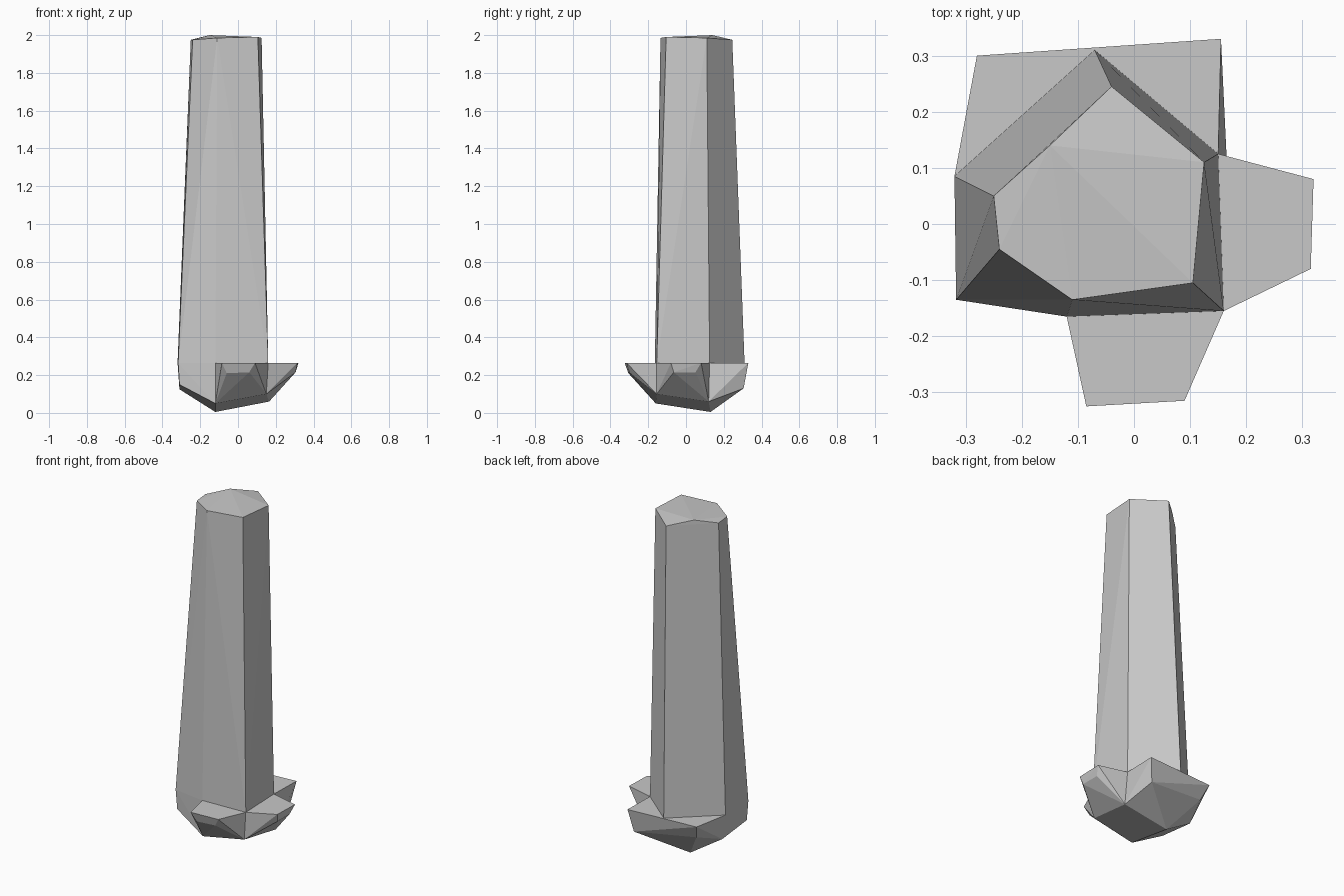
import bpy
import bmesh
from math import radians
from mathutils import Vector

default_cube = bpy.data.objects.get("Cube")
if default_cube:
    bpy.data.objects.remove(default_cube, do_unlink=True)

# One plain stone colour
stone = bpy.data.materials.new("grey_stone")
stone.use_nodes = True
stone_colour = (0.58, 0.58, 0.58, 1)
stone.diffuse_color = stone_colour
shader = next(n for n in stone.node_tree.nodes if n.type == "BSDF_PRINCIPLED")
shader.inputs["Base Color"].default_value = stone_colour


def chiselled_block(name, corners):
    """Make a flat-faced convex block that wraps the given corners."""
    mesh = bpy.data.meshes.new(name)
    bm = bmesh.new()
    for corner in corners:
        bm.verts.new(Vector(corner))
    hull = bmesh.ops.convex_hull(bm, input=bm.verts)
    leftover = {e for e in hull["geom_interior"] + hull["geom_unused"]
                if isinstance(e, bmesh.types.BMVert)}
    bmesh.ops.delete(bm, geom=list(leftover), context="VERTS")
    bmesh.ops.dissolve_limit(bm, angle_limit=radians(1.5),
                             verts=bm.verts, edges=bm.edges)
    bmesh.ops.recalc_face_normals(bm, faces=bm.faces)
    bm.to_mesh(mesh)
    bm.free()
    mesh.materials.append(stone)
    block = bpy.data.objects.new(name, mesh)
    bpy.context.collection.objects.link(block)
    return block


def at_height(outline, z):
    return [(x, y, z) for x, y in outline]


# Height of the ledge where the shaft meets the base chunks
ledge = 0.265

# Corners of the shaft at the ledge
left_back = (-0.32, 0.085)
left_front = (-0.317, -0.135)
front_left = (-0.12, -0.165)
front_right = (0.16, -0.155)
back_right = (0.15, 0.125)
back_peak = (-0.07, 0.31)
shaft_foot = at_height([left_back, left_front, front_left,
                        front_right, back_right, back_peak], ledge)

# Slightly uneven broken top
shaft_top = [(-0.25, 0.05, 1.975), (-0.24, -0.045, 1.975),
             (-0.11, -0.135, 1.985), (0.105, -0.105, 1.99),
             (0.125, 0.11, 1.985), (-0.04, 0.245, 1.975),
             (-0.15, 0.14, 2.0)]

# Corners of the pointed underside
low_tip = (-0.12, 0.13, 0.005)
low_front = (-0.12, -0.16, 0.05)
low_corner = (0.15, -0.155, 0.1)
low_right = (0.165, 0.12, 0.06)
low_left_front = (-0.31, -0.13, 0.15)
low_left_back = (-0.31, 0.1, 0.125)

chiselled_block("pillar_shaft", shaft_foot + shaft_top)
chiselled_block("pillar_underside", shaft_foot + [
    low_tip, low_front, low_corner, low_right,
    low_left_front, low_left_back])

# Rock chunks that stick out around the foot
chiselled_block("front_chunk", at_height(
    [front_left, (-0.085, -0.325), (0.09, -0.315), front_right], ledge) + [
    (-0.06, -0.305, 0.21), (0.06, -0.3, 0.215), low_front, low_corner])

chiselled_block("right_chunk", at_height(
    [back_right, (0.32, 0.08), (0.315, -0.08), front_right], ledge) + [
    (0.305, 0.05, 0.215), (0.305, -0.065, 0.215), low_corner, low_right])

chiselled_block("back_chunk", at_height(
    [left_back, (-0.28, 0.3), (0.155, 0.33), back_right], ledge) + [
    (0.13, 0.305, 0.13), (-0.25, 0.26, 0.18),
    low_tip, low_right, low_left_back])
